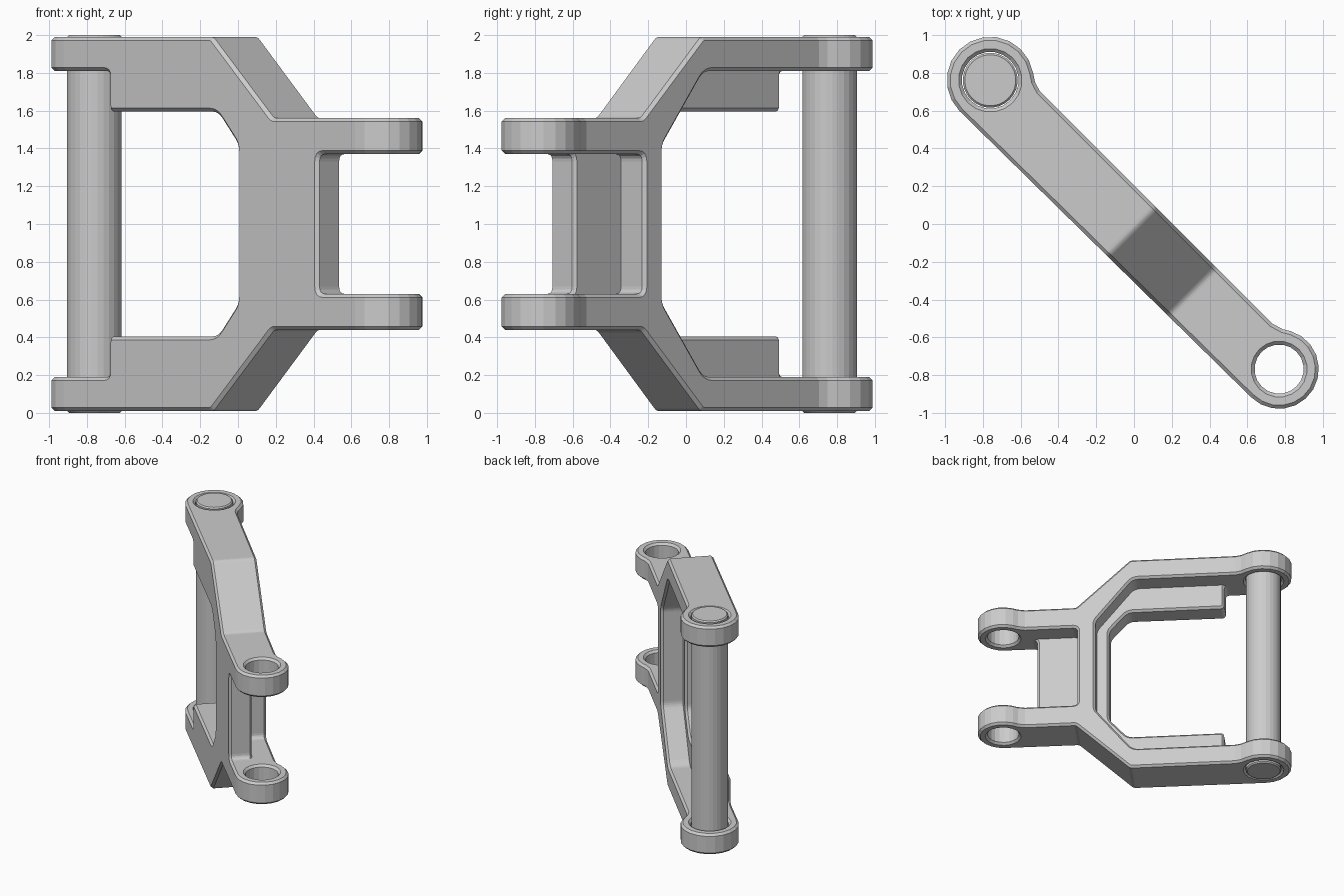
import bpy, bmesh
from math import sin, cos, tan, radians
from mathutils import Matrix, Vector

if "Cube" in bpy.data.objects:
    bpy.data.objects.remove(bpy.data.objects["Cube"])

FRONT, BACK, LEDGE = -0.23, 0.145, -0.03   # depth of the frame and of its recesses
PIN_U, LUG_U = -1.075, 1.085               # hole centres along the frame


def mirrored(half):
    """Close an upper half outline by mirroring it about mid height."""
    return half + [(u, 2 - z, r) for u, z, r in reversed(half)]


def rounded(points, steps=4):
    """Replace every corner that has a radius by a short curve."""
    out = []
    for i, (x, y, r) in enumerate(points):
        p = Vector((x, y))
        if not r:
            out.append(p)
            continue
        a = (Vector(points[i - 1][:2]) - p).normalized()
        b = (Vector(points[(i + 1) % len(points)][:2]) - p).normalized()
        t = r / tan(a.angle(b) / 2)
        for k in range(steps + 1):
            s = k / steps
            out.append(p + a * t * (1 - s) ** 2 + b * t * s ** 2)
    return out


def arc(cx, radius, start, end, steps):
    angles = [radians(start + (end - start) * i / steps) for i in range(steps + 1)]
    return [(cx + radius * cos(a), radius * sin(a)) for a in angles]


def prism(name, outline, low, high, upright=False):
    """Extrude an outline upward, or through the depth when upright."""
    def place(p, h):
        return (p[0], h, p[1]) if upright else (p[0], p[1], h)
    bm = bmesh.new()
    face = bm.faces.new([bm.verts.new(place(p, low)) for p in outline])
    ext = bmesh.ops.extrude_face_region(bm, geom=[face])
    moved = [v for v in ext["geom"] if isinstance(v, bmesh.types.BMVert)]
    bmesh.ops.translate(bm, verts=moved,
                        vec=Vector(place((0, 0), high - low)))
    bmesh.ops.recalc_face_normals(bm, faces=bm.faces)
    mesh = bpy.data.meshes.new(name)
    bm.to_mesh(mesh)
    bm.free()
    obj = bpy.data.objects.new(name, mesh)
    bpy.context.collection.objects.link(obj)
    return obj


def combine(target, tool, operation):
    tool.hide_render = True
    mod = target.modifiers.new("shape", 'BOOLEAN')
    mod.operation, mod.object, mod.solver = operation, tool, 'EXACT'
    bpy.context.view_layer.objects.active = target
    bpy.ops.object.modifier_apply(modifier=mod.name)
    bpy.data.objects.remove(tool)


def finish(obj, width):
    """Clean up, chamfer the outer edges and turn the part into place."""
    bm = bmesh.new()
    bm.from_mesh(obj.data)
    bmesh.ops.remove_doubles(bm, verts=bm.verts, dist=0.0005)
    bmesh.ops.dissolve_limit(bm, angle_limit=radians(1), verts=bm.verts, edges=bm.edges)
    sharp = [e for e in bm.edges if e.is_manifold and e.is_convex
             and e.calc_face_angle(0) > radians(35)]
    bmesh.ops.bevel(bm, geom=sharp, offset=width, segments=1, profile=0.5,
                    affect='EDGES', clamp_overlap=False)
    bm.to_mesh(obj.data)
    bm.free()
    obj.data.transform(Matrix.Rotation(radians(-45), 4, 'Z'))


# Frame plan: straight bar with a round lug at each end
plan = arc(PIN_U, 0.23, 270, 55, 12)
plan += [(-0.90, 0.16), (-0.85, BACK), (0.89, BACK), (0.95, 0.163)]
plan += arc(LUG_U, 0.21, 118, -90, 12)
frame = prism("frame", plan, -1, 3)

# Side outline: wide fork narrowing to the small fork
outer = mirrored([(-1.6, 1.99, 0), (0.02, 1.99, 0.05),
                  (0.47, 1.56, 0.05), (1.6, 1.56, 0)])
combine(frame, prism("side_outline", rounded(outer), -1, 1, True), 'INTERSECT')

# Recesses from the back, then the openings that go right through
wide_recess = mirrored([(-1.6, 1.81, 0), (0.0, 1.81, 0.1), (0.31, 1.42, 0.1)])
wide_opening = mirrored([(-1.6, 1.81, 0), (-0.744, 1.81, 0.03),
                         (-0.744, 1.595, 0.03), (0.055, 1.595, 0.1),
                         (0.21, 1.42, 0.1)])
small_recess = mirrored([(1.6, 1.37, 0), (0.456, 1.37, 0.04)])
small_opening = mirrored([(1.6, 1.37, 0), (0.805, 1.37, 0.04)])
for name, outline, start in (("wide_recess", wide_recess, LEDGE),
                             ("small_recess", small_recess, LEDGE),
                             ("wide_opening", wide_opening, -1),
                             ("small_opening", small_opening, -1)):
    combine(frame, prism(name, rounded(outline), start, 1, True), 'DIFFERENCE')

# Holes through both pairs of lugs
for centre, radius in ((PIN_U, 0.15), (LUG_U, 0.13)):
    circle = arc(centre, radius, 0, 360, 20)[:-1]
    combine(frame, prism("lug_hole", circle, -1, 3), 'DIFFERENCE')
finish(frame, 0.018)

# Hinge pin across the wide fork
pin = prism("hinge_pin", arc(PIN_U, 0.145, 0, 360, 28)[:-1], 0, 2)
finish(pin, 0.01)
